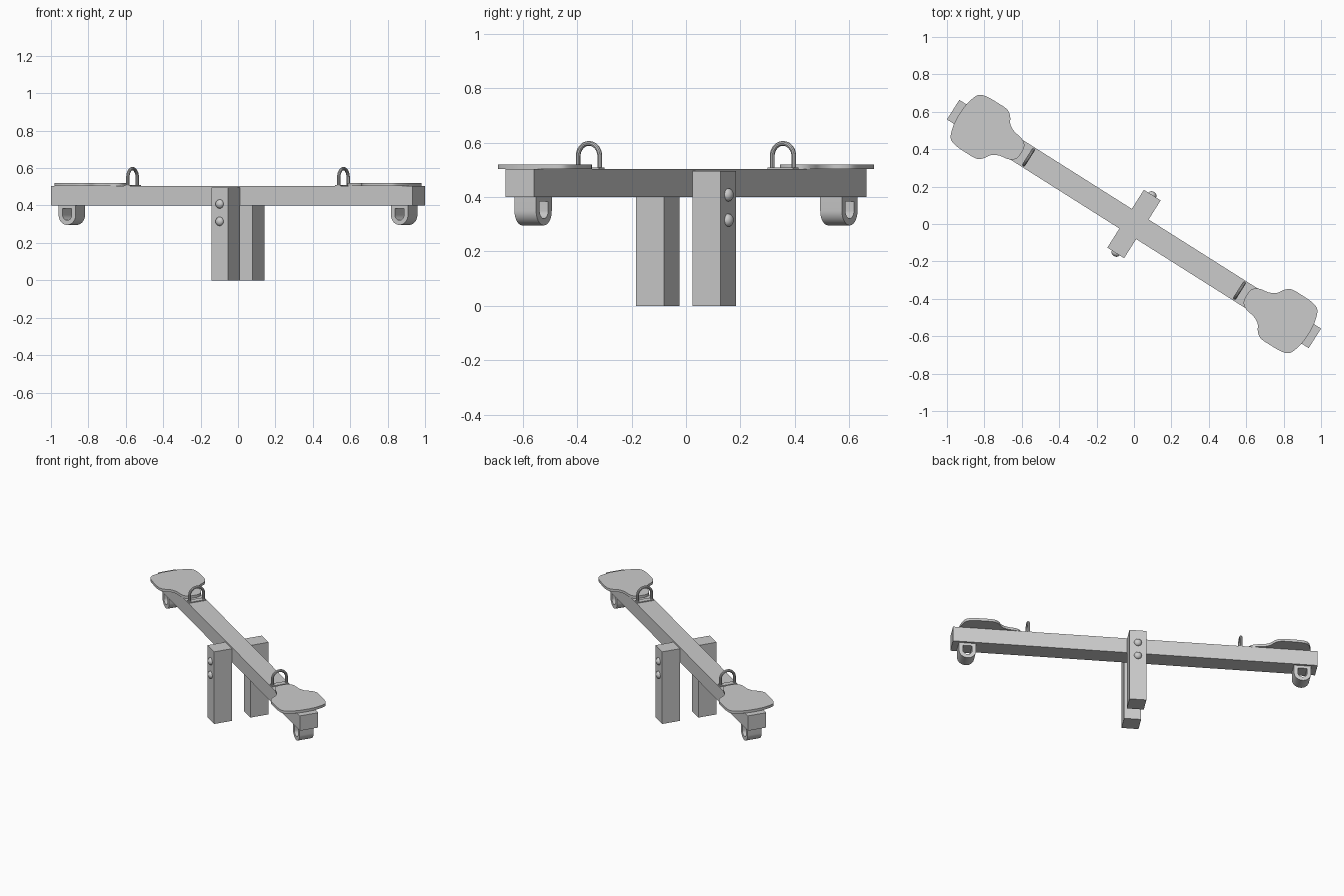
import bpy, bmesh
from math import sin, cos, pi, radians
from mathutils import Matrix, Vector

if "Cube" in bpy.data.objects:
    bpy.data.objects.remove(bpy.data.objects["Cube"], do_unlink=True)

# One grey for everything
grey = bpy.data.materials.new("light_grey")
grey.use_nodes = True
colour = (0.6, 0.6, 0.6, 1)
grey.diffuse_color = colour
grey.node_tree.nodes["Principled BSDF"].inputs["Base Color"].default_value = colour

# Parts are built with the beam along x, then turned to the diagonal
TURN = radians(-32.3)
BEAM_TOP, BEAM_BOTTOM = 0.503, 0.401


def finish(name, bm, turn=0.0, smooth=False):
    """Turn a bmesh into a placed, coloured object."""
    bmesh.ops.recalc_face_normals(bm, faces=bm.faces)
    bm.transform(Matrix.Rotation(TURN + turn, 4, 'Z'))
    mesh = bpy.data.meshes.new(name)
    bm.to_mesh(mesh)
    bm.free()
    mesh.materials.append(grey)
    if smooth:
        mesh.shade_smooth()
        mesh.set_sharp_from_angle(angle=radians(35))
    obj = bpy.data.objects.new(name, mesh)
    bpy.context.collection.objects.link(obj)
    return obj


def box(name, low, high, turn=0.0):
    low, high = Vector(low), Vector(high)
    bm = bmesh.new()
    bmesh.ops.create_cube(bm, size=1)
    bm.transform(Matrix.Translation((low + high) / 2) @ Matrix.Diagonal((high - low).to_4d()))
    return finish(name, bm, turn)


def smooth_loop(points, steps=5):
    """Closed Catmull-Rom curve through the points."""
    out, n = [], len(points)
    for i in range(n):
        a, b, c, d = (Vector(points[(i + k) % n]) for k in (-1, 0, 1, 2))
        for s in range(steps):
            t = s / steps
            out.append(b + (c - a) * t / 2 + (2 * a - 5 * b + 4 * c - d) * t**2 / 2
                       + (3 * b - a - 3 * c + d) * t**3 / 2)
    return out


def seat(name, turn):
    # Half outline from the narrow neck to the wide back, then mirrored
    half = [(0.715, 0.03), (0.735, 0.057), (0.765, 0.069), (0.805, 0.076),
            (0.843, 0.097), (0.867, 0.132), (0.9, 0.155), (0.965, 0.158),
            (1.03, 0.155), (1.07, 0.14), (1.09, 0.1), (1.102, 0.04)]
    outline = smooth_loop(half + [(x, -y) for x, y in reversed(half)])
    bm = bmesh.new()
    base = bm.faces.new([bm.verts.new((p.x, p.y, BEAM_TOP)) for p in outline])
    top = bmesh.ops.extrude_face_region(bm, geom=[base])["geom"]
    bmesh.ops.translate(bm, vec=(0, 0, 0.017),
                        verts=[g for g in top if isinstance(g, bmesh.types.BMVert)])
    return finish(name, bm, turn, smooth=True)


def u_profile(radius, centre, top, steps=20):
    """Flat-topped U: two top corners joined by a half circle."""
    arc = [(radius * cos(pi + pi * i / steps), centre + radius * sin(pi + pi * i / steps))
           for i in range(steps + 1)]
    return [(-radius, top)] + arc + [(radius, top)]


def bumper(name, turn):
    # Hollow U-shaped block under the beam end, bored across the beam
    outer = u_profile(0.054, 0.35, BEAM_BOTTOM)
    inner = u_profile(0.029, 0.35, 0.383)
    bm = bmesh.new()
    rings = [[bm.verts.new((1.051 + x, y, z)) for x, z in loop]
             for loop, y in ((outer, -0.047), (outer, 0.047), (inner, 0.047), (inner, -0.047))]
    n = len(outer)
    for k in range(4):
        a, b = rings[k], rings[(k + 1) % 4]
        for i in range(n):
            j = (i + 1) % n
            bm.faces.new((a[i], a[j], b[j], b[i]))
    return finish(name, bm, turn, smooth=True)


def handle(name, turn):
    # Arched tube standing across the beam
    r, spring, steps = 0.047, 0.55, 20
    path = [(r, BEAM_TOP)] + [(r * cos(pi * i / steps), spring + r * sin(pi * i / steps))
                              for i in range(steps + 1)] + [(-r, BEAM_TOP)]
    curve = bpy.data.curves.new(name + "_path", 'CURVE')
    curve.dimensions = '3D'
    curve.bevel_depth = 0.009
    curve.bevel_resolution = 3
    curve.use_fill_caps = True
    spline = curve.splines.new('POLY')
    spline.points.add(len(path) - 1)
    for point, (y, z) in zip(spline.points, path):
        point.co = (0.667, y, z, 1)
    helper = bpy.data.objects.new(name + "_path", curve)
    bm = bmesh.new()
    mesh = helper.to_mesh()
    bm.from_mesh(mesh)
    helper.to_mesh_clear()
    bpy.data.objects.remove(helper)
    bpy.data.curves.remove(curve)
    return finish(name, bm, turn, smooth=True)


def bolt(name, z, turn):
    # Domed bolt head on the outer face of a post
    bm = bmesh.new()
    bmesh.ops.create_uvsphere(bm, u_segments=20, v_segments=12, radius=0.024)
    bm.transform(Matrix.Translation((0, -0.183, z)) @ Matrix.Diagonal((1, 0.8, 1, 1)))
    return finish(name, bm, turn, smooth=True)


# Beam
box("beam", (-1.144, -0.062, BEAM_BOTTOM), (1.144, 0.062, BEAM_TOP))

# Everything else repeats on the opposite side by a half turn
for side, turn in (("front", 0.0), ("back", pi)):
    box(side + "_post", (-0.053, -0.183, 0), (0.053, -0.062, 0.495), turn)
    bolt(side + "_upper_bolt", 0.408, turn)
    bolt(side + "_lower_bolt", 0.315, turn)
    seat(side + "_seat", turn)
    bumper(side + "_bumper", turn)
    handle(side + "_handle", turn)
    box(side + "_handle_plate", (0.649, -0.056, BEAM_TOP), (0.685, 0.056, BEAM_TOP + 0.006), turn)
